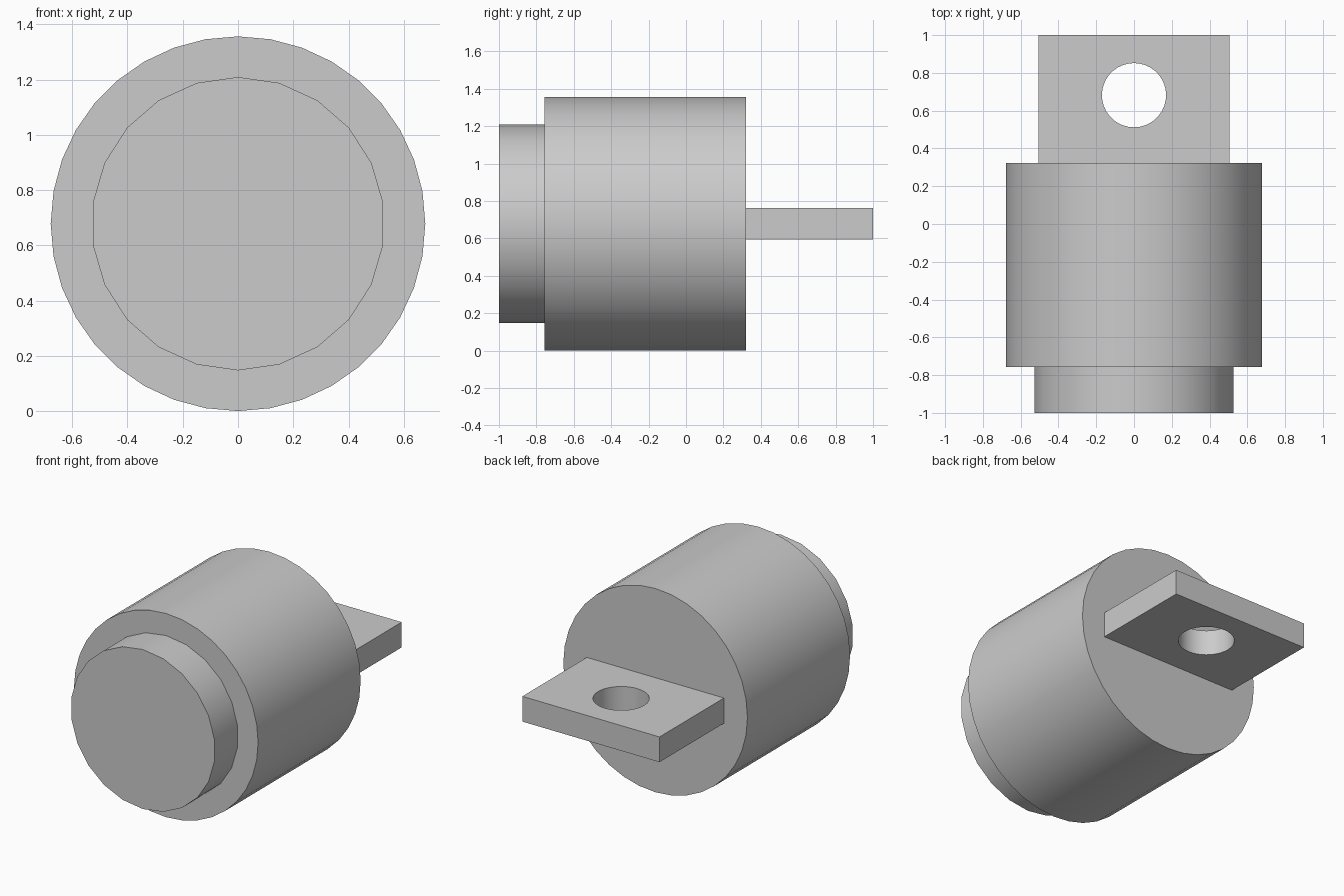
import bpy
import math

default_cube = bpy.data.objects.get("Cube")
if default_cube:
    bpy.data.objects.remove(default_cube, do_unlink=True)

AXIS_Z = 0.678

grey = bpy.data.materials.new("plain_grey")
grey.use_nodes = True
grey.diffuse_color = (0.6, 0.6, 0.6, 1)
grey.node_tree.nodes["Principled BSDF"].inputs["Base Color"].default_value = (0.6, 0.6, 0.6, 1)


def finish(obj, name):
    obj.name = name
    obj.data.materials.clear()
    obj.data.materials.append(grey)
    bpy.ops.object.select_all(action="DESELECT")
    obj.select_set(True)
    bpy.context.view_layer.objects.active = obj
    bpy.ops.object.transform_apply(location=False, rotation=True, scale=True)
    bpy.ops.object.shade_smooth_by_angle(angle=math.radians(30))


def barrel(name, sides, radius, y0, y1):
    """Cylinder along y with a vertex at its top."""
    bpy.ops.mesh.primitive_cylinder_add(
        vertices=sides, radius=radius, depth=y1 - y0,
        location=(0, (y0 + y1) / 2, AXIS_Z), rotation=(-math.pi / 2, 0, math.pi))
    finish(bpy.context.object, name)


# Main body and the narrower front collar
barrel("body", 36, 0.678, -0.757, 0.322)
barrel("front_collar", 22, 0.531, -1.0, -0.757)

# Flat rear tab
bpy.ops.mesh.primitive_cube_add(size=1, location=(0, 0.661, AXIS_Z))
tab = bpy.context.object
tab.scale = (1.01, 0.678, 0.168)
finish(tab, "rear_tab")

# Round hole through the tab
bpy.ops.mesh.primitive_cylinder_add(vertices=36, radius=0.17, depth=0.5,
                                    location=(0, 0.682, AXIS_Z))
cutter = bpy.context.object
cutter.hide_render = True
finish(cutter, "hole_cutter")
cut = tab.modifiers.new("hole", "BOOLEAN")
cut.operation = "DIFFERENCE"
cut.solver = "EXACT"
cut.object = cutter
bpy.context.view_layer.objects.active = tab
bpy.ops.object.modifier_apply(modifier=cut.name)
bpy.data.objects.remove(cutter, do_unlink=True)
finish(tab, "rear_tab")
